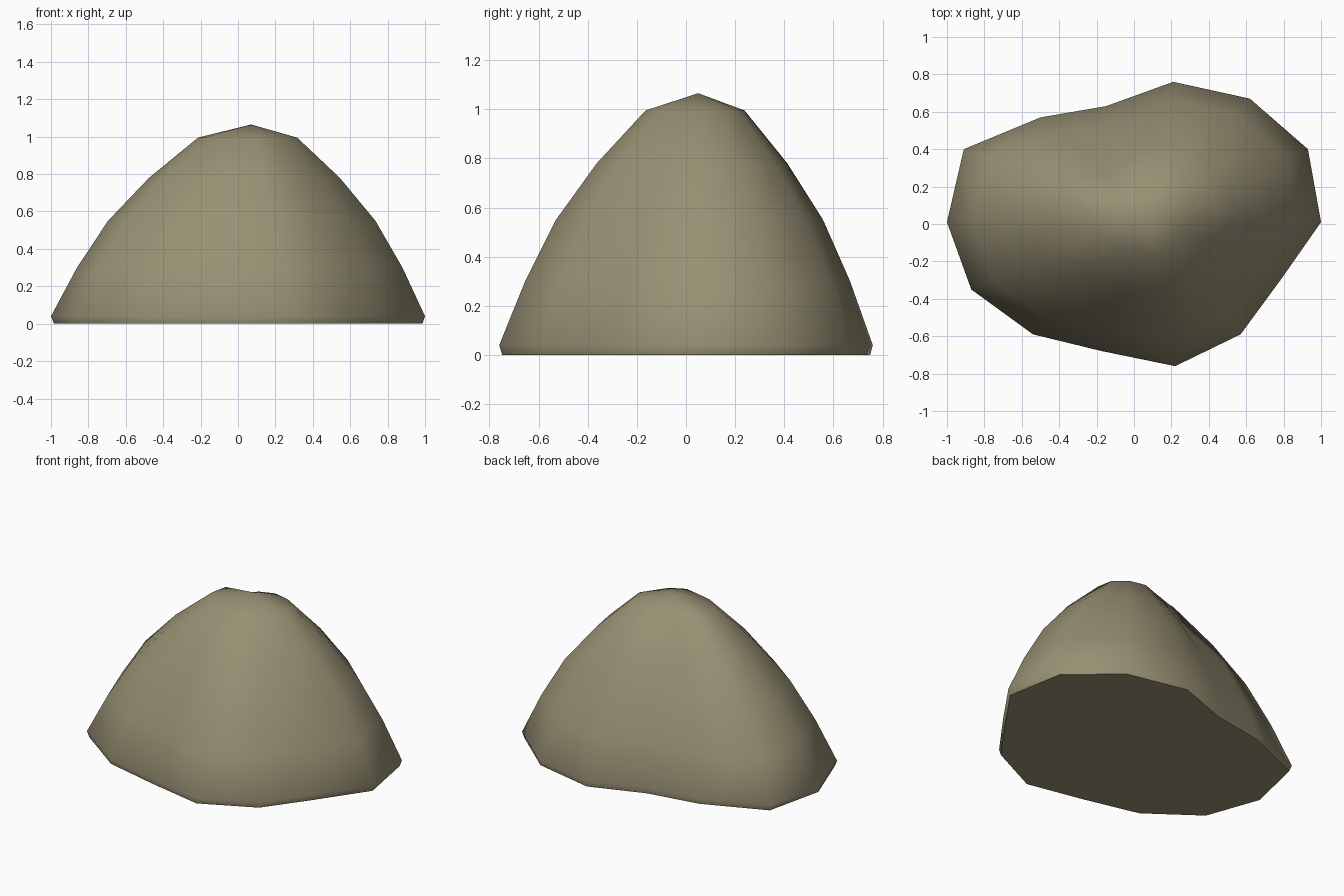
import bpy
import bmesh
from math import radians

cube = bpy.data.objects.get("Cube")
if cube:
    bpy.data.objects.remove(cube, do_unlink=True)

# Stone colour
stone = bpy.data.materials.new("olive stone")
colour = (0.315, 0.28, 0.175, 1.0)
stone.diffuse_color = colour
stone.use_nodes = True
bsdf = stone.node_tree.nodes["Principled BSDF"]
bsdf.inputs["Base Color"].default_value = colour
bsdf.inputs["Roughness"].default_value = 0.9

# Ground outline, counter-clockwise from the +x tip
outline = [(1, 0.01), (0.93, 0.40), (0.62, 0.67), (0.21, 0.76), (-0.15, 0.63),
           (-0.50, 0.57), (-0.91, 0.40), (-1, 0.01), (-0.87, -0.35), (-0.54, -0.59),
           (-0.17, -0.68), (0.22, -0.76), (0.57, -0.59), (0.79, -0.29)]
peak = (0.07, 0.05, 1.065)
furrow = 5  # outline point below the furrow near the summit

# Height and outline scale of each ring
profile = [(0, 0.985), (0.04, 1), (0.3, 0.87), (0.55, 0.715), (0.78, 0.51), (0.995, 0.265)]


def ring_point(index, z, scale):
    x, y = outline[index]
    if index == furrow and z > 0.7:
        scale *= 0.85 if z < 0.9 else 1.15
        z -= 0.0 if z < 0.9 else 0.045
    return (peak[0] + (x - peak[0]) * scale, peak[1] + (y - peak[1]) * scale, z)


# Boulder: stacked rings closed by a flat base and a peak
bm = bmesh.new()
count = len(outline)
rings = [[bm.verts.new(ring_point(i, z, s)) for i in range(count)] for z, s in profile]
bm.faces.new(reversed(rings[0]))
for low, high in zip(rings, rings[1:]):
    for i in range(count):
        j = (i + 1) % count
        bm.faces.new((low[i], low[j], high[j], high[i]))
top = bm.verts.new(peak)
for i in range(count):
    bm.faces.new((rings[-1][i], rings[-1][(i + 1) % count], top))
bmesh.ops.recalc_face_normals(bm, faces=bm.faces)

mesh = bpy.data.meshes.new("boulder")
bm.to_mesh(mesh)
bm.free()
mesh.materials.append(stone)
boulder = bpy.data.objects.new("boulder", mesh)
bpy.context.collection.objects.link(boulder)

# Smooth sides, crisp base edge
bpy.ops.object.select_all(action="DESELECT")
boulder.select_set(True)
bpy.context.view_layer.objects.active = boulder
bpy.ops.object.shade_smooth_by_angle(angle=radians(58))
